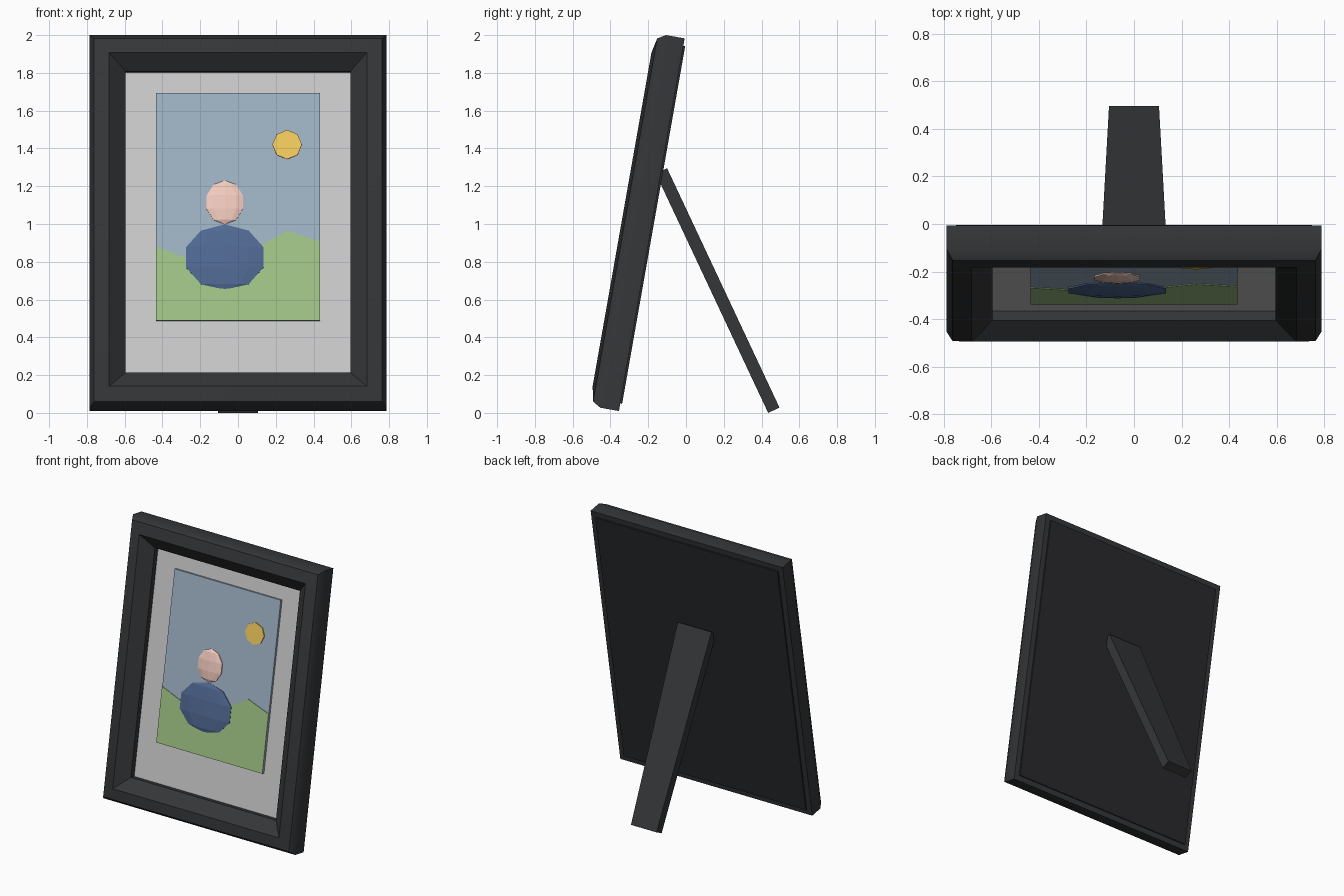
import bpy, bmesh, math
from mathutils import Matrix, Vector

if "Cube" in bpy.data.objects:
    bpy.data.objects.remove(bpy.data.objects["Cube"])

# Leaning plane: local x = across, y = up the frame, z = towards the viewer
LEAN = Matrix.Translation((0, -0.355, 0.01)) @ Matrix.Rotation(math.radians(80), 4, 'X')
W, H = 0.787, 2.003


def up(z):
    """Distance up the leaning frame for a height read in the front view."""
    return (z - 0.021) / 0.985


def material(name, rgb):
    m = bpy.data.materials.new(name)
    m.diffuse_color = (*rgb, 1)
    m.use_nodes = True
    m.node_tree.nodes["Principled BSDF"].inputs["Base Color"].default_value = m.diffuse_color
    return m


DARK = material("dark_frame", (0.035, 0.037, 0.04))
BACK = material("dark_back", (0.022, 0.023, 0.025))
SKY = material("sky", (0.34, 0.45, 0.55))
GREEN = material("green", (0.35, 0.55, 0.24))
YELLOW = material("yellow", (0.9, 0.6, 0.11))
SKIN = material("skin", (0.9, 0.6, 0.52))
BLUE = material("blue", (0.08, 0.14, 0.29))


def finish(name, bm, mat=None, matrix=LEAN):
    bmesh.ops.recalc_face_normals(bm, faces=bm.faces)
    me = bpy.data.meshes.new(name)
    bm.to_mesh(me)
    bm.free()
    ob = bpy.data.objects.new(name, me)
    ob.matrix_world = matrix
    bpy.context.collection.objects.link(ob)
    if mat:
        me.materials.append(mat)
    return ob


def prism(name, outline, d0, d1, mat=None):
    """Extrude a flat outline from depth d0 to d1."""
    bm = bmesh.new()
    a = [bm.verts.new((x, y, d0)) for x, y in outline]
    b = [bm.verts.new((x, y, d1)) for x, y in outline]
    bm.faces.new(a)
    bm.faces.new(b)
    n = len(a)
    for i in range(n):
        j = (i + 1) % n
        bm.faces.new((a[i], a[j], b[j], b[i]))
    return finish(name, bm, mat)


def panel(name, hw, v0, v1, d0, d1, mat=None):
    return prism(name, [(-hw, v0), (hw, v0), (hw, v1), (-hw, v1)], d0, d1, mat)


def blob(name, x, z, rx, rz, mat):
    """Low-poly ball flattened against the print."""
    bm = bmesh.new()
    bmesh.ops.create_uvsphere(bm, u_segments=10, v_segments=5, radius=1)
    bm.transform(Matrix.Translation((x, up(z), 0.063)) @ Matrix.Diagonal((rx, rz, 0.02, 1))
                 @ Matrix.Rotation(math.radians(-90), 4, 'X'))
    return finish(name, bm, mat)


# Mitred moulding: (inset, depth) profile carried around four corners
profile = [(0, 0), (0, 0.1), (0.025, 0.143), (0.105, 0.16), (0.192, 0.085), (0.192, 0)]
bm = bmesh.new()
rings = []
for sx, top in ((-1, 0), (1, 0), (1, 1), (-1, 1)):
    rings.append([bm.verts.new((sx * (W - i), H - i if top else i, d)) for i, d in profile])
for c in range(4):
    p, q = rings[c], rings[(c + 1) % 4]
    for i in range(len(profile)):
        j = (i + 1) % len(profile)
        bm.faces.new((p[i], p[j], q[j], q[i]))
frame = finish("frame", bm, DARK)
bpy.context.view_layer.objects.active = frame
frame.select_set(True)
bpy.ops.object.shade_smooth_by_angle(angle=math.radians(35))

# Backing board, mat and print
panel("backing_board", W - 0.04, 0.04, H - 0.04, -0.01, 0.01, BACK)
panel("mat", 0.62, 0.17, H - 0.17, 0.01, 0.045)
panel("print_sky", 0.435, up(0.49), up(1.695), 0.045, 0.062, SKY)

# Picture: hills, sun, figure
hills = [(-0.435, 0.49), (0.435, 0.49), (0.435, 0.905), (0.26, 0.965), (-0.1, 0.755), (-0.435, 0.88)]
prism("hills", [(x, up(z)) for x, z in hills], 0.05, 0.066, GREEN)
sun = [(0.26 + 0.078 * math.sin(k * math.pi / 4), up(1.42) + 0.078 * math.cos(k * math.pi / 4))
       for k in range(8)]
prism("sun", sun, 0.055, 0.07, YELLOW)
blob("figure_body", -0.07, 0.823, 0.226, 0.178, BLUE)
blob("figure_head", -0.07, 1.115, 0.106, 0.118, SKIN)

# Tapered easel strut, made from its top and bottom end faces
bm = bmesh.new()
ends = []
for hw, back, front in ((0.138, (-0.10, 1.295), (-0.16, 1.267)),
                        (0.105, (0.495, 0.028), (0.435, 0.0))):
    ends.append([bm.verts.new((s * hw, *p)) for s, p in ((-1, back), (1, back), (1, front), (-1, front))])
for e in ends:
    bm.faces.new(e)
for i in range(4):
    j = (i + 1) % 4
    bm.faces.new((ends[0][i], ends[0][j], ends[1][j], ends[1][i]))
finish("easel_strut", bm, DARK, Matrix.Identity(4))
